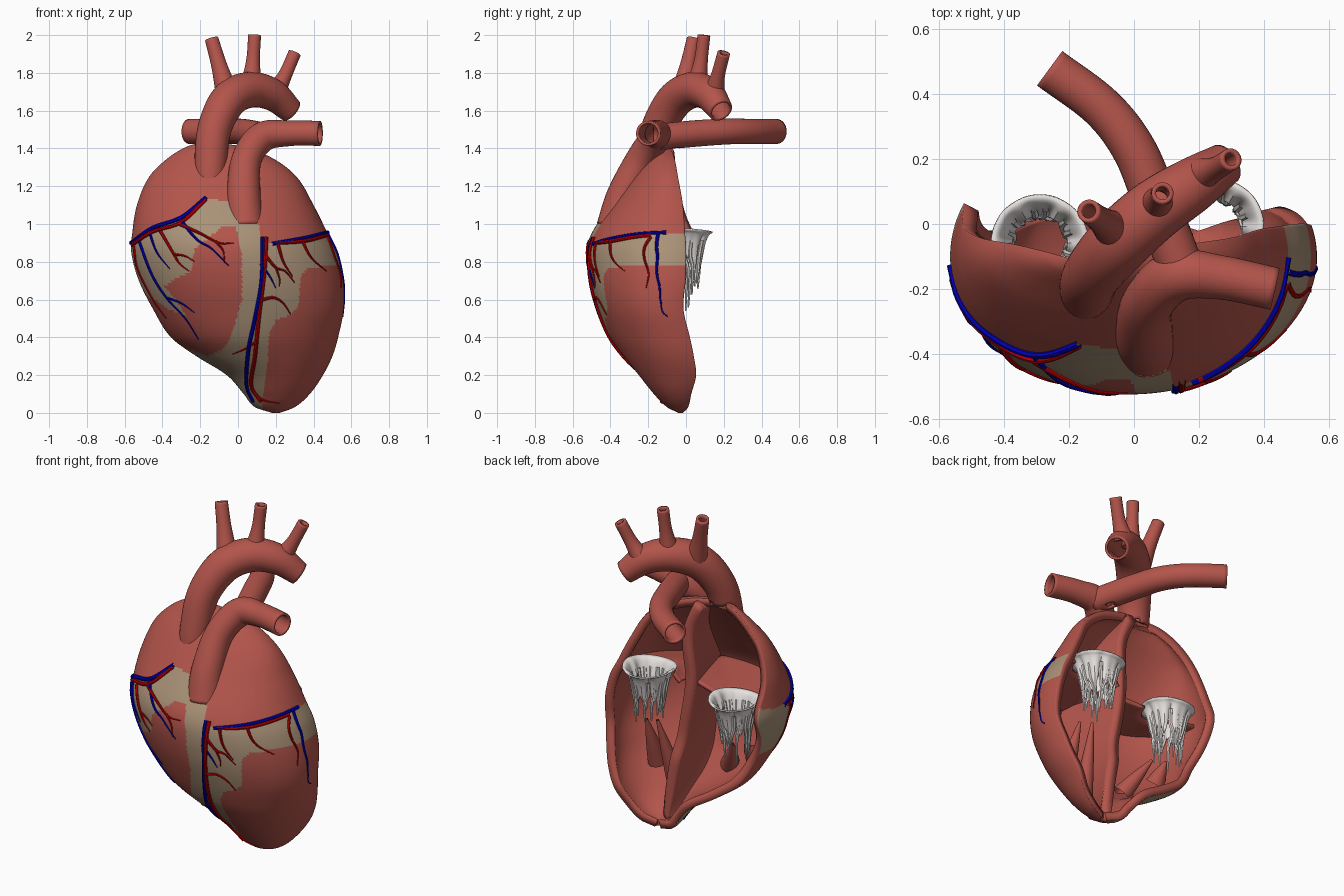
import bpy, bmesh, math, random
from mathutils import Vector

if "Cube" in bpy.data.objects:
    bpy.data.objects.remove(bpy.data.objects["Cube"])
random.seed(4)


def material(name, rgb):
    m = bpy.data.materials.new(name)
    m.diffuse_color = (*rgb, 1)
    m.use_nodes = True
    m.node_tree.nodes["Principled BSDF"].inputs["Base Color"].default_value = m.diffuse_color
    return m


MUSCLE = material("muscle_red", (0.45, 0.09, 0.07))
FAT = material("fat_tan", (0.40, 0.285, 0.185))
ARTERY = material("artery_red", (0.55, 0.0, 0.0))
VEIN = material("vein_blue", (0.0, 0.0, 0.5))
VALVE = material("valve_white", (0.8, 0.76, 0.74))


def finish(name, bm, mats, thick=0, offset=-1):
    me = bpy.data.meshes.new(name)
    bm.to_mesh(me)
    bm.free()
    ob = bpy.data.objects.new(name, me)
    bpy.context.collection.objects.link(ob)
    for m in mats:
        me.materials.append(m)
    if thick:
        s = ob.modifiers.new("wall", 'SOLIDIFY')
        s.thickness, s.offset = thick, offset
        s.material_offset = s.material_offset_rim = 1 if len(mats) > 1 else 0
    bpy.ops.object.select_all(action='DESELECT')
    ob.select_set(True)
    bpy.context.view_layer.objects.active = ob
    bpy.ops.object.shade_smooth_by_angle(angle=math.radians(40))
    return ob


def grid(bm, fn, nu, nv):
    """Surface from fn(u, v); u runs along rows, v along columns."""
    vs = [[bm.verts.new(fn(i / nu, j / nv)) for j in range(nv + 1)] for i in range(nu + 1)]
    for i in range(nu):
        for j in range(nv):
            bm.faces.new((vs[i][j], vs[i][j + 1], vs[i + 1][j + 1], vs[i + 1][j]))


def table(rows, z):
    """Smooth interpolation of table rows keyed by their first value."""
    n = len(rows)
    z = min(max(z, rows[0][0]), rows[-1][0])
    k = next(i for i in range(n - 1) if z <= rows[i + 1][0])
    h = rows[k + 1][0] - rows[k][0]
    t = (z - rows[k][0]) / h

    def slope(i, c):
        a, b = rows[max(i - 1, 0)], rows[min(i + 1, n - 1)]
        return (b[c] - a[c]) / (b[0] - a[0])
    out = []
    for c in range(1, len(rows[0])):
        out.append((2*t**3 - 3*t**2 + 1) * rows[k][c] + (3*t**2 - 2*t**3) * rows[k + 1][c]
                   + h * ((t**3 - 2*t**2 + t) * slope(k, c) + (t**3 - t**2) * slope(k + 1, c)))
    return out


def smooth_path(pts, radii, steps):
    rows = [(i, *p, r) for i, (p, r) in enumerate(zip(pts, radii))]
    n = (len(pts) - 1) * steps
    return [table(rows, i / steps) for i in range(n + 1)]


def tube(bm, path, sides):
    """Tube through (x, y, z, radius) samples, open at both ends."""
    P = [Vector(p[:3]) for p in path]
    a, prev = None, None
    for i, p in enumerate(P):
        t = (P[min(i + 1, len(P) - 1)] - P[max(i - 1, 0)]).normalized()
        a = t.orthogonal() if a is None else a - t * a.dot(t)
        a.normalize()
        b = t.cross(a)
        ring = [bm.verts.new(p + path[i][3] * (a * math.cos(w) + b * math.sin(w)))
                for w in (2 * math.pi * k / sides for k in range(sides))]
        if prev:
            for k in range(sides):
                m = (k + 1) % sides
                bm.faces.new((prev[k], prev[m], ring[m], ring[k]))
        prev = ring


# Heart wall: z, left x, right x, centre y, front y
BODY = [(0, .18, .22, -.02, -.04), (.03, .09, .30, -.01, -.10), (.1, .03, .38, -.01, -.17),
        (.2, -.06, .45, -.005, -.25), (.3, -.22, .50, -.03, -.33), (.4, -.355, .53, -.06, -.40),
        (.55, -.45, .56, -.1, -.465), (.7, -.525, .56, -.1, -.51), (.85, -.565, .525, -.1, -.525),
        (.95, -.56, .475, -.1, -.50), (1.1, -.535, .40, -.09, -.40), (1.25, -.47, .31, -.09, -.29),
        (1.35, -.37, .18, -.09, -.21), (1.41, -.27, .02, -.1, -.16), (1.43, -.2, -.1, -.11, -.13)]


def section(z):
    xl, xr, yc, yf = table(BODY, z)
    return (xl + xr) / 2, (xr - xl) / 2, yc, yc - yf


def front_y(x, z):
    cx, a, yc, d = section(z)
    u = max(-1, min(1, (x - cx) / a))
    return yc - d * math.sqrt(1 - u * u)


def wall(u, v):
    z = 1.43 * (0.5 - 0.5 * math.cos(math.pi * (0.75 * u + 0.25 * u * u * (3 - 2 * u))))
    cx, a, yc, d = section(z)
    left = .22 + .18 * math.exp(-((z - .88) / .15) ** 2)
    t = -left + v * (math.pi + left + .24)
    return cx - a * math.cos(t), yc - d * math.sin(t), z


GROOVE = [(-.6, .89), (-.45, .98), (-.3, 1.03), (-.17, 1.13), (.08, 1.12), (.13, .9), (.3, .91), (.6, .97)]
RV_PATCH = [(-.23, .87), (-.15, .93), (-.08, .99), (-.01, .98), (.02, .85), (.02, .6), (-.04, .39), (-.09, .33),
            (-.16, .3), (-.33, .36), (-.43, .5), (-.5, .63), (-.44, .6), (-.37, .55), (-.27, .51),
            (-.33, .6), (-.39, .67), (-.33, .71), (-.25, .75)]
LV_PATCH = [(.7, .78), (.5, .78), (.37, .77), (.33, .73), (.32, .56), (.28, .52), (.2, .49), (.165, .42),
            (.16, .3), (.13, .07), (.13, -.1), (.7, -.1)]


def inside(poly, x, z):
    hit = False
    for (x1, z1), (x2, z2) in zip(poly, poly[1:] + poly[:1]):
        if (z1 > z) != (z2 > z) and x < x1 + (z - z1) / (z2 - z1) * (x2 - x1):
            hit = not hit
    return hit


def groove_z(x):
    for (x1, z1), (x2, z2) in zip(GROOVE, GROOVE[1:]):
        if x <= x2:
            return z1 + (z2 - z1) * (x - x1) / (x2 - x1)
    return .97


bm = bmesh.new()
grid(bm, wall, 190, 180)
for f in bm.faces:
    c = f.calc_center_median()
    fat = c.z < groove_z(c.x) and not inside(RV_PATCH, c.x, c.z) and not inside(LV_PATCH, c.x, c.z)
    f.material_index = 0 if fat else 1
finish("heart_wall", bm, [FAT, MUSCLE, MUSCLE], 0.05)

# Septum between left and right chambers: z, front x, back x
SEPTUM = [(.05, .13, .17), (.3, .08, .13), (.6, .12, .07), (.9, .12, .02), (1.2, .06, .03), (1.4, -.06, -.04)]


def septum(u, v):
    z = .05 + 1.34 * u
    xf, xb = table(SEPTUM, z)
    yf = front_y(xf, z) + .03
    return xf + (xb - xf) * v, yf + (min(-.04, section(z)[2] + .03) - yf) * v, z


bm = bmesh.new()
grid(bm, septum, 40, 12)
finish("septum", bm, [MUSCLE], 0.06, 0)

# Valves with floors, cords and papillary muscles
R = .15
for side, (cx, cy, cz) in (("right", (-.29, -.06, .89)), ("left", (.25, -.01, .965))):
    def floor(u, v):
        w = math.pi * (1.06 + .88 * u)
        r = R
        while r < .6:
            x, y = cx + r * math.cos(w), cy + r * math.sin(w)
            sx, a, yc, d = section(.92)
            xs = .08
            if abs(x - sx) > .94 * a or y < front_y(x, .92) + .03 or (x - xs) * (cx - xs) < 0:
                break
            r += .01
        q = R * .95 + (r - R * .95) * v
        return cx + q * math.cos(w), cy + q * math.sin(w), cz - .02 + (.92 - cz) * v
    bm = bmesh.new()
    grid(bm, floor, 40, 8)
    finish(side + "_chamber_floor", bm, [MUSCLE], 0.02, 0)

    def leaflet(u, v):
        w = 2 * math.pi * v
        r = R * (1 - .42 * u ** .6)
        drop = .08 + .09 * abs(math.sin(3 * w)) + .03 * math.sin(11 * w)
        return cx + r * math.cos(w), cy + r * math.sin(w), cz + .008 * math.cos(2 * w) - drop * u ** 1.3
    bm = bmesh.new()
    grid(bm, leaflet, 10, 72)
    bmesh.ops.remove_doubles(bm, verts=bm.verts, dist=1e-5)
    finish(side + "_valve", bm, [VALVE], 0.008, 0)

    bm = bmesh.new()
    for k in range(18):
        w = 2 * math.pi * k / 18
        e = w + random.uniform(-.3, .3)
        ln = random.uniform(.22, .36)
        pts = [(cx + r * R * math.cos(g), cy + r * R * math.sin(g), cz - h)
               for r, g, h in ((.72, w, .05), (.6, w, .13), (.55, e, .2), (.5, e, ln))]
        tube(bm, smooth_path(pts, (.01, .012, .009, .004), 4), 6)
    finish(side + "_valve_cords", bm, [VALVE])

bm = bmesh.new()
for a, b in (((.2, -.2, .2), (.24, -.07, .62)), ((.33, -.2, .3), (.32, -.08, .6)),
             ((-.12, -.25, .38), (-.23, -.12, .58)), ((-.32, -.2, .5), (-.32, -.11, .6))):
    mid = [(p + q) / 2 for p, q in zip(a, b)]
    tube(bm, smooth_path((a, mid, b), (.055, .035, .008), 6), 12)
finish("papillary_muscles", bm, [MUSCLE])

# Great vessels
GREAT = {
    "aorta": ([(-.145, -.235, 1.12), (-.145, -.2, 1.3), (-.125, -.15, 1.5), (-.05, -.06, 1.655), (.06, .04, 1.71),
               (.18, .12, 1.685), (.28, .185, 1.6)], (.07, .085, .09, .097, .095, .085, .066)),
    "aorta_branch_right": ([(-.06, -.02, 1.7), (-.1, .01, 1.84), (-.14, .04, 1.98)], (.06, .042, .036)),
    "aorta_branch_middle": ([(.07, .06, 1.74), (.08, .08, 1.87), (.088, .095, 2.0)], (.055, .036, .034)),
    "aorta_branch_left": ([(.2, .15, 1.7), (.25, .17, 1.79), (.3, .2, 1.905)], (.055, .037, .034)),
    "pulmonary_trunk": ([(.04, -.375, .98), (.03, -.33, 1.15), (.045, -.24, 1.34), (.13, -.16, 1.46),
                         (.27, -.165, 1.48), (.435, -.2, 1.48)], (.1, .09, .08, .08, .068, .066)),
    "pulmonary_branch": ([(.15, -.15, 1.46), (.07, .06, 1.48), (0, .23, 1.49), (-.1, .36, 1.49),
                          (-.26, .48, 1.49)], (.07, .07, .068, .066, .066)),
}
for name, (pts, radii) in GREAT.items():
    bm = bmesh.new()
    tube(bm, smooth_path(pts, radii, 10), 32)
    # drop the part of a vessel root that would show inside a chamber
    hidden = [v for v in bm.verts if v.co.z < 1.4 and v.co.y > front_y(v.co.x, v.co.z) + .035]
    bmesh.ops.delete(bm, geom=hidden, context='VERTS')
    finish(name, bm, [MUSCLE], 0.014)


# Coronary vessels laid on the wall; points are front-view x, z
def vessels(name, mat, lines):
    bm = bmesh.new()
    for r, *pts in lines:
        n = len(pts)
        radii = [r * (1 - .7 * i / (n - 1)) if r < .01 else r for i in range(n)]
        path = smooth_path([(x, 0, z) for x, z in pts], radii, 6)
        path = [(x, front_y(x, z) - .004, z, q) for x, _, z, q in path]
        tube(bm, path, 8)
    finish(name, bm, [mat])


vessels("coronary_arteries", ARTERY, [
    (.0105, (-.56, .89), (-.45, .96), (-.3, 1.01), (-.17, 1.13)),
    (.0095, (-.41, .96), (-.34, .84), (-.31, .79), (-.26, .75)),
    (.007, (-.34, .84), (-.28, .83), (-.23, .8)),
    (.0095, (-.31, 1.0), (-.2, .95), (-.1, .9), (-.02, .9)),
    (.007, (-.12, .91), (-.08, .86), (-.07, .79)),
    (.009, (-.55, .88), (-.53, .76), (-.45, .6), (-.38, .5)),
    (.0105, (.15, .93), (.14, .75), (.11, .5), (.09, .3), (.07, .15), (.12, .06)),
    (.008, (.07, .13), (.13, .07), (.22, .05)),
    (.009, (.14, .84), (.2, .77), (.25, .75), (.3, .69)),
    (.006, (.2, .77), (.22, .71), (.22, .67)),
    (.009, (.13, .6), (.19, .61), (.24, .58), (.28, .52)),
    (.007, (.1, .38), (.04, .34), (-.03, .31)),
    (.0105, (.2, .9), (.35, .91), (.47, .94)),
    (.009, (.21, .9), (.24, .8), (.29, .72)),
    (.009, (.34, .91), (.39, .82), (.47, .75)),
    (.009, (.475, .93), (.51, .83), (.54, .74), (.545, .66))])
vessels("coronary_veins", VEIN, [
    (.012, (-.565, .9), (-.45, .98), (-.3, 1.035), (-.17, 1.14)),
    (.0095, (-.53, .93), (-.46, .74), (-.38, .61), (-.28, .5), (-.21, .39)),
    (.007, (-.38, .61), (-.3, .58), (-.23, .53)),
    (.008, (-.47, .96), (-.43, .85), (-.36, .76)),
    (.009, (-.31, 1.03), (-.22, .92), (-.14, .87), (-.05, .78)),
    (.0105, (.13, .93), (.125, .7), (.09, .5), (.055, .33), (.045, .15), (.08, .06)),
    (.007, (.12, .79), (.17, .72), (.2, .66)),
    (.0105, (.18, .895), (.35, .925), (.475, .955)),
    (.0099, (.472, .95), (.525, .84), (.557, .7), (.562, .6), (.555, .51))])
